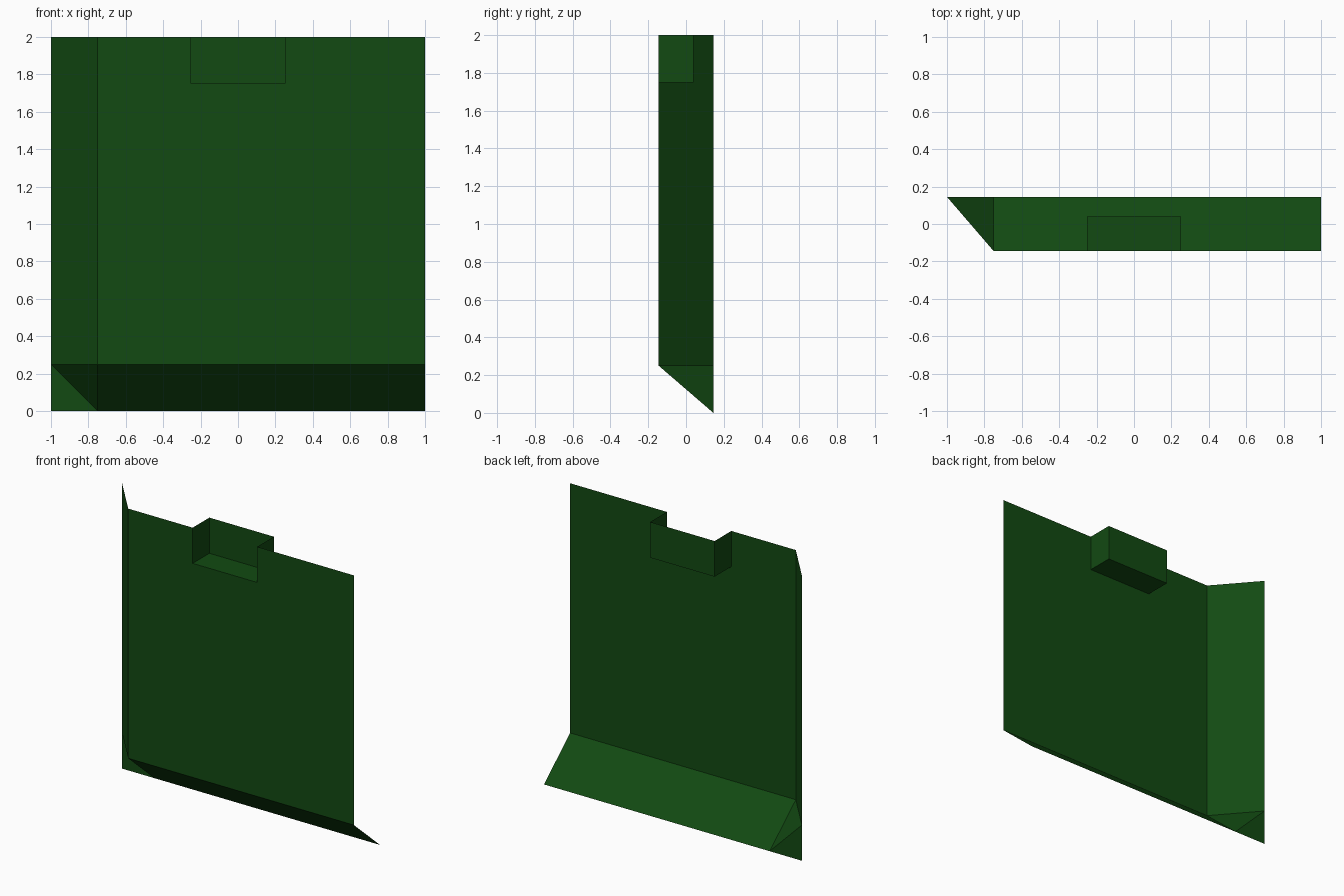
import bpy

if "Cube" in bpy.data.objects:
    bpy.data.objects.remove(bpy.data.objects["Cube"])

F, B = -0.145, 0.145      # front and back planes
NOTCH = 0.04              # back plane of the notch

green = bpy.data.materials.new("dark green")
green.diffuse_color = (0.006, 0.068, 0.006, 1)
green.use_nodes = True
green.node_tree.nodes["Principled BSDF"].inputs["Base Color"].default_value = green.diffuse_color


def sheet(name, verts, faces):
    """Open flat-faced surface made from a few corner points."""
    mesh = bpy.data.meshes.new(name)
    mesh.from_pydata(verts, [], faces)
    mesh.materials.append(green)
    obj = bpy.data.objects.new(name, mesh)
    bpy.context.collection.objects.link(obj)
    return obj


# Front panel with a cut-out in its top edge
outline = [(-.75, .25), (1, .25), (1, 2), (.25, 2), (.25, 1.75),
           (-.25, 1.75), (-.25, 2), (-.75, 2)]
sheet("front_panel", [(x, F, z) for x, z in outline], [range(8)])

# Recessed notch: back, floor and two cheeks
u_path = [(-.25, 2), (-.25, 1.75), (.25, 1.75), (.25, 2)]
sheet("top_notch", [(x, y, z) for y in (F, NOTCH) for x, z in u_path],
      [(0, 1, 5, 4), (1, 2, 6, 5), (2, 3, 7, 6), (4, 5, 6, 7)])

# Slanted left side, slanted underside and the corner joining them
sheet("left_bevel", [(-1, B, .25), (-.75, F, .25), (-.75, F, 2), (-1, B, 2)],
      [(0, 1, 2, 3)])
sheet("bottom_bevel", [(-.75, B, 0), (1, B, 0), (1, F, .25), (-.75, F, .25)],
      [(0, 1, 2, 3)])
sheet("corner", [(-1, B, .25), (-1, B, 0), (-.75, B, 0), (-.75, F, .25)],
      [(0, 1, 2), (0, 2, 3)])
